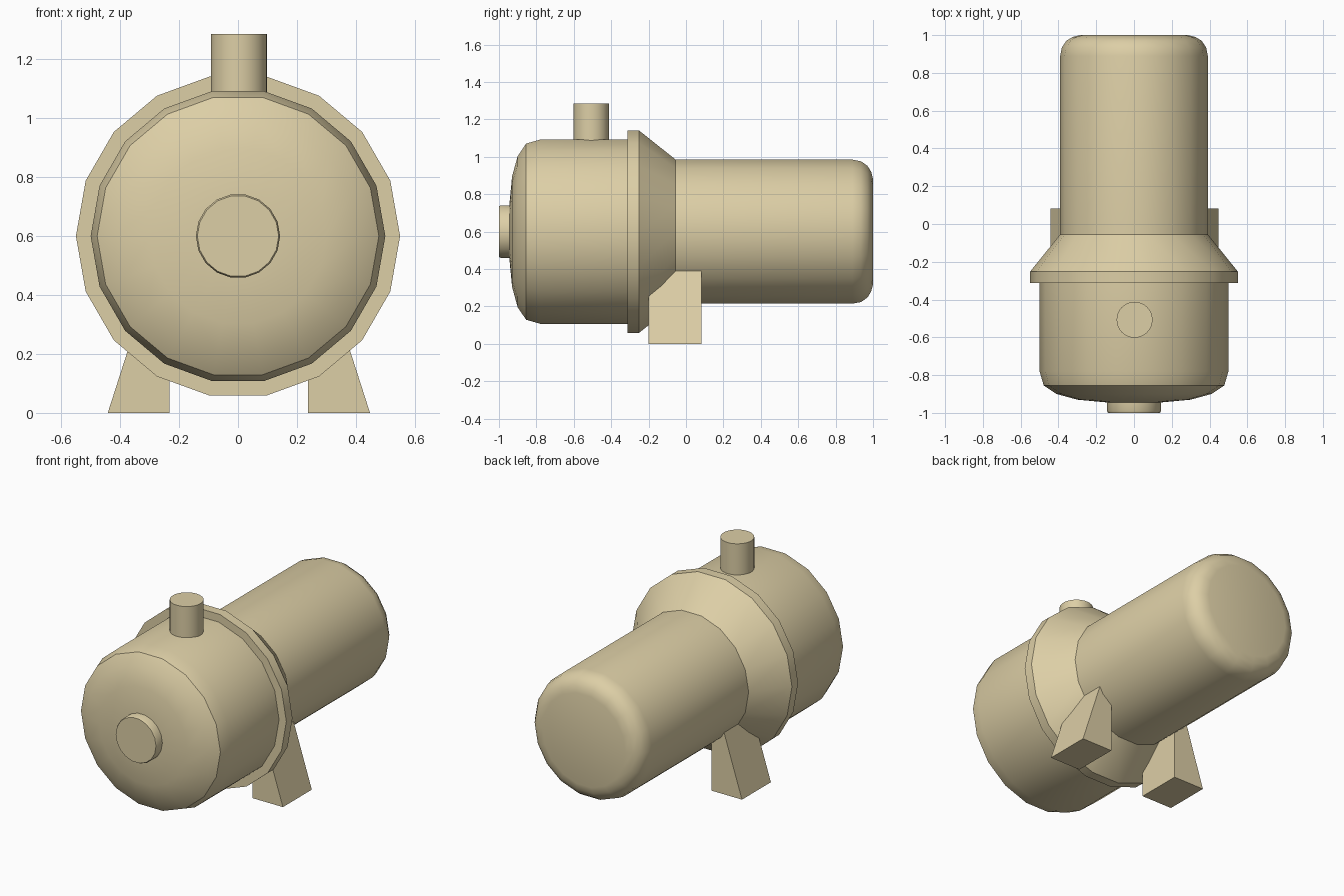
import bpy, bmesh, math
from mathutils import Matrix

if "Cube" in bpy.data.objects:
    bpy.data.objects.remove(bpy.data.objects["Cube"])

SIDES = 18
CENTRE_Z = 0.6
mat = bpy.data.materials.new("tan_paint")
mat.diffuse_color = (0.72, 0.62, 0.38, 1)
mat.use_nodes = True
mat.node_tree.nodes["Principled BSDF"].inputs["Base Color"].default_value = mat.diffuse_color


def finish(bm, name, smooth=True):
    bmesh.ops.recalc_face_normals(bm, faces=bm.faces)
    me = bpy.data.meshes.new(name)
    bm.to_mesh(me)
    bm.free()
    ob = bpy.data.objects.new(name, me)
    bpy.context.collection.objects.link(ob)
    me.materials.append(mat)
    if smooth:
        bpy.ops.object.select_all(action='DESELECT')
        ob.select_set(True)
        bpy.context.view_layer.objects.active = ob
        bpy.ops.object.shade_smooth_by_angle(angle=math.radians(30))
    return ob


def lathe(name, profile):
    """Revolve (y, radius) points around the horizontal axis, capping both ends."""
    bm = bmesh.new()
    rings = []
    for y, r in profile:
        rings.append([bm.verts.new((r * math.cos(math.tau * i / SIDES), y,
                                    CENTRE_Z + r * math.sin(math.tau * i / SIDES)))
                      for i in range(SIDES)])
    for a, b in zip(rings, rings[1:]):
        for i in range(SIDES):
            j = (i + 1) % SIDES
            bm.faces.new((a[i], a[j], b[j], b[i]))
    bm.faces.new(rings[0])
    bm.faces.new(rings[-1])
    return finish(bm, name)


# Domed housing, flange, tapered neck and rounded motor barrel in one turned shell
lathe("pump_body", [
    (-0.945, 0.14), (-0.93, 0.30), (-0.90, 0.41), (-0.855, 0.478), (-0.78, 0.50),
    (-0.312, 0.50), (-0.312, 0.55), (-0.252, 0.55), (-0.055, 0.391),
    (0.89, 0.391), (0.935, 0.382), (0.97, 0.358), (0.99, 0.325), (1.0, 0.285)])

# Front inlet cap
lathe("inlet_cap", [(-1.0, 0.138), (-0.99, 0.143), (-0.92, 0.143)])

# Vertical outlet pipe
bm = bmesh.new()
bmesh.ops.create_cone(bm, cap_ends=True, segments=32, radius1=0.095, radius2=0.095,
                      depth=0.28, matrix=Matrix.Translation((0.003, -0.507, 1.145)))
finish(bm, "outlet_pipe")

# Pair of wedge-shaped feet
for side, name in ((1, "right_foot"), (-1, "left_foot")):
    bm = bmesh.new()
    section = [(0.235, 0), (0.445, 0), (0.307, 0.43), (0.235, 0.43)]
    face = bm.faces.new([bm.verts.new((side * x + 0.003, -0.2, z)) for x, z in section])
    ext = bmesh.ops.extrude_face_region(bm, geom=[face])
    bmesh.ops.translate(bm, vec=(0, 0.283, 0),
                        verts=[v for v in ext["geom"] if isinstance(v, bmesh.types.BMVert)])
    # keep the start cap so the foot stays closed
    if not face.is_valid:
        bmesh.ops.holes_fill(bm, edges=bm.edges)
    finish(bm, name, smooth=False)
